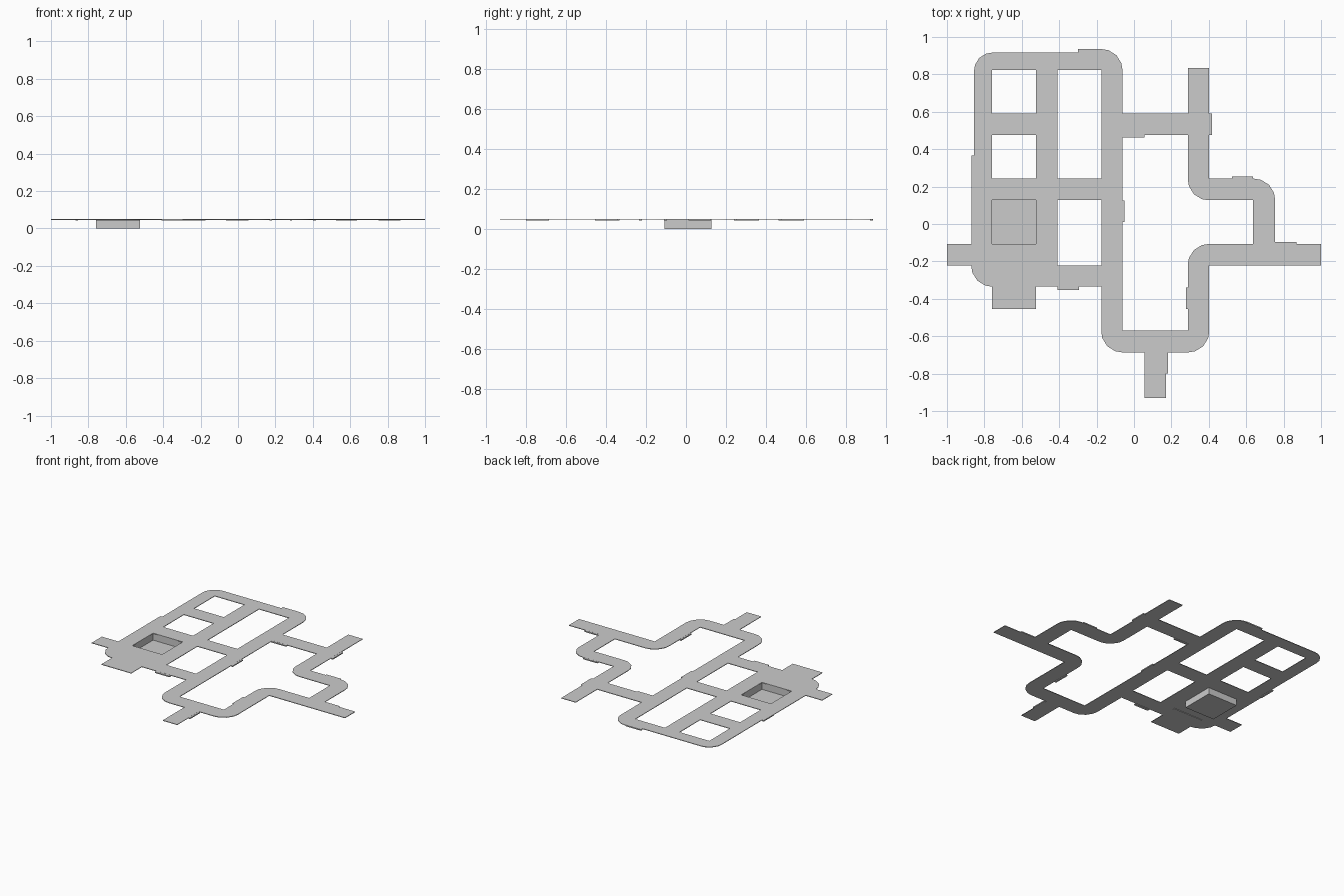
import bpy, bmesh
from mathutils import Vector

if "Cube" in bpy.data.objects:
    bpy.data.objects.remove(bpy.data.objects["Cube"])

TOP, THICK = 0.05, 0.004


def rounded(points, steps=4):
    """Expand (x, y, radius) corners into arcs approximated by few segments."""
    out = []
    n = len(points)
    for i, p in enumerate(points):
        c = Vector(p[:2])
        if len(p) == 2:
            out.append(c)
            continue
        a = (Vector(points[i - 1][:2]) - c).normalized() * p[2]
        b = (Vector(points[(i + 1) % n][:2]) - c).normalized() * p[2]
        centre = c + a + b
        for k in range(steps + 1):
            d = (-b).lerp(-a, k / steps).normalized() * p[2]
            out.append(centre + d)
    return out


def box(name, x0, x1, y0, y1, z0, z1, open_top=False):
    bm = bmesh.new()
    bmesh.ops.create_cube(bm, size=1)
    for v in bm.verts:
        v.co = ((x0 + x1) / 2 + v.co.x * (x1 - x0),
                (y0 + y1) / 2 + v.co.y * (y1 - y0),
                (z0 + z1) / 2 + v.co.z * (z1 - z0))
    if open_top:
        lid = [f for f in bm.faces if f.normal.z > 0.9]
        bmesh.ops.delete(bm, geom=lid, context='FACES')
    me = bpy.data.meshes.new(name)
    bm.to_mesh(me)
    bm.free()
    ob = bpy.data.objects.new(name, me)
    bpy.context.collection.objects.link(ob)
    return ob


def rect(x0, x1, y0, y1):
    return [(x0, y0), (x1, y0), (x1, y1), (x0, y1)]


R = 0.11
# Outer outline of the street network
outer = [(-1, -.222), (-.87, -.222), (-.87, -.335, R), (-.76, -.335),
         (-.76, -.455), (-.525, -.455), (-.525, -.335), (-.175, -.335),
         (-.175, -.686, R), (.057, -.686), (.057, -.93), (.171, -.93),
         (.171, -.686), (.402, -.686, R), (.402, -.222), (1, -.222),
         (1, -.107), (.754, -.107), (.754, .242, R), (.402, .242),
         (.402, .833), (.288, .833), (.288, .59), (-.062, .59),
         (-.062, .935, R), (-.3, .935), (-.3, .916), (-.855, .916, .095),
         (-.855, .365), (-.87, .365), (-.87, -.107), (-1, -.107)]

# City blocks left open between streets, plus the pit opening
PIT = (-.76, -.525, -.107, .127)
court = [(-.062, -.57), (.288, -.57), (.288, -.107, R), (.637, -.107),
         (.637, .127), (.288, .127, R), (.288, .475), (-.062, .475)]
holes = [rect(-.76, -.525, .59, .823), rect(-.76, -.525, .242, .475),
         rect(-.41, -.175, .242, .823), rect(-.41, -.175, -.222, .127),
         rect(*PIT), court]

# Street slab
cu = bpy.data.curves.new("street_slab", 'CURVE')
cu.dimensions = '2D'
cu.fill_mode = 'BOTH'
cu.extrude = THICK / 2
for loop in [outer] + holes:
    pts = rounded(loop)
    sp = cu.splines.new('POLY')
    sp.points.add(len(pts) - 1)
    for q, p in zip(sp.points, pts):
        q.co = (p.x, p.y, 0, 1)
    sp.use_cyclic_u = True
slab = bpy.data.objects.new("street_slab", cu)
bpy.context.collection.objects.link(slab)
slab.location.z = TOP - THICK / 2
bpy.context.view_layer.objects.active = slab
slab.select_set(True)
bpy.ops.object.convert(target='MESH')

# Sunken pit
box("sunken_pit", *PIT, 0, TOP, open_top=True)

# Small kerb ledges beside the streets
ledges = [(.40, .416, .475, .59), (.523, .637, .24, .253),
          (.752, .868, -.109, -.095), (.277, .29, -.455, -.34),
          (.169, .182, -.80, -.686), (-.41, -.295, -.352, -.333),
          (-.064, -.05, .012, .125), (-.062, .055, .463, .477),
          (-.3, -.175, .92, .935), (-.87, -.855, .25, .365),
          (-.76, -.525, -.235, -.22)]
for i, l in enumerate(ledges):
    box(f"kerb_ledge_{i + 1}", *l, .042, TOP - .0005)
